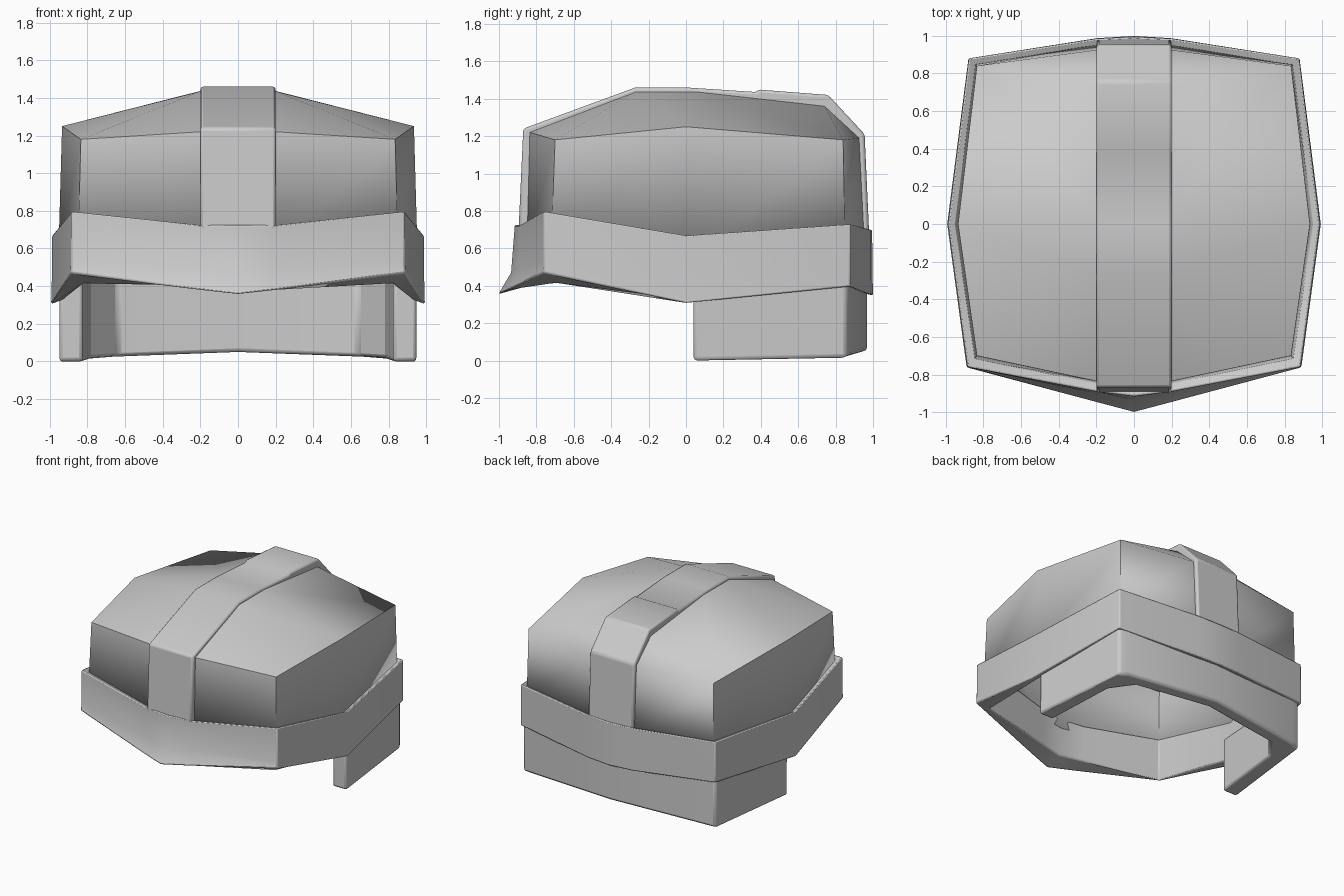
import bpy, bmesh, math

if "Cube" in bpy.data.objects:
    bpy.data.objects.remove(bpy.data.objects["Cube"])


def finish(name, verts, faces, bevel=0.015, thickness=0.0, smooth=32):
    me = bpy.data.meshes.new(name)
    me.from_pydata(verts, [], faces)
    bm = bmesh.new()
    bm.from_mesh(me)
    bmesh.ops.recalc_face_normals(bm, faces=bm.faces)
    bm.to_mesh(me)
    bm.free()
    ob = bpy.data.objects.new(name, me)
    bpy.context.collection.objects.link(ob)
    if thickness:
        so = ob.modifiers.new("thickness", 'SOLIDIFY')
        so.thickness = thickness
        so.offset = -1
    if bevel:
        bv = ob.modifiers.new("soft_edges", 'BEVEL')
        bv.width = bevel
        bv.segments = 2
        bv.limit_method = 'ANGLE'
        bv.angle_limit = math.radians(40)
    bpy.ops.object.select_all(action='DESELECT')
    ob.select_set(True)
    bpy.context.view_layer.objects.active = ob
    bpy.ops.object.shade_smooth_by_angle(angle=math.radians(smooth))
    return ob


def flip(section):
    return [(-x, y, z) for x, y, z in section]


def loft(name, sections, closed=False, bevel=0.015):
    n, m = len(sections[0]), len(sections)
    verts = [p for s in sections for p in s]
    faces = []
    for i in range(m if closed else m - 1):
        j = (i + 1) % m
        for k in range(n):
            l = (k + 1) % n
            faces.append((i * n + k, i * n + l, j * n + l, j * n + k))
    if not closed:
        faces += [tuple(range(n)), tuple(range((m - 1) * n, m * n))]
    return finish(name, verts, faces, bevel)


# Faceted shell: wall ring, shoulder ring and the line beside the crest
half = [(.2, -.85, .62), (.85, -.72, .62), (.955, 0, .55), (.845, .85, .62), (.2, .955, .60),
        (.2, -.835, 1.22), (.835, -.70, 1.18), (.935, 0, 1.25), (.835, .84, 1.18), (.2, .925, 1.19),
        (.2, -.27, 1.435), (.2, .05, 1.437), (.2, .74, 1.36)]
fh = [(i, i + 1, i + 6, i + 5) for i in range(4)]
fh += [(5, 6, 10), (6, 7, 10), (7, 11, 10), (7, 8, 11), (8, 12, 11), (8, 9, 12)]
n = len(half)
faces = fh + [tuple(i + n for i in reversed(f)) for f in fh]
centre = [0, 5, 10, 11, 12, 9, 4]
faces += [(a, b, b + n, a + n) for a, b in zip(centre, centre[1:])]
finish("helmet_shell", half + flip(half), faces, bevel=0, thickness=0.025, smooth=55)

# Raised centre crest running front to back, with a small step near the rear
outer = [(-.895, .70), (-.87, 1.24), (-.27, 1.46), (0, 1.46), (.37, 1.436), (.395, 1.448),
         (.76, 1.42), (.955, 1.21), (.98, .66)]
inner = [(.935, .66), (.91, 1.17), (.73, 1.34), (0, 1.41), (-.27, 1.41), (-.82, 1.20), (-.835, .70)]
crest = [(.2, y, z) for y, z in outer + inner]
loft("centre_crest", [flip(crest), crest])

# Rim band with the front visor lip: outer top, wall foot, lip, inner foot, inner top
rim = [
    [(0, -.915, .728), (0, -.935, .47), (0, -1.003, .355), (0, -.86, .40), (0, -.83, .69)],
    [(.2, -.89, .728), (.2, -.90, .485), (.2, -.95, .378), (.2, -.82, .405), (.2, -.80, .69)],
    [(.885, -.76, .80), (.887, -.76, .52), (.89, -.762, .47), (.82, -.69, .41), (.82, -.69, .76)],
    [(.988, 0, .672), (.99, 0, .40), (.993, 0, .305), (.925, 0, .33), (.925, 0, .64)],
    [(.878, .88, .732), (.879, .88, .45), (.88, .88, .395), (.815, .82, .40), (.815, .82, .70)],
    [(.2, .985, .705), (.2, .987, .43), (.2, .987, .352), (.2, .91, .37), (.2, .91, .67)],
    [(0, .995, .70), (0, .998, .43), (0, 1.0, .347), (0, .92, .37), (0, .92, .67)],
]
loft("rim_band", rim + [flip(s) for s in reversed(rim[1:-1])], closed=True, bevel=0.01)

# Neck guard wrapping the back and both sides
guard_path = [((.95, .04), (.825, .04), 0), ((.868, .86), (.78, .62), .015),
              ((.80, .88), (.64, .79), .025), ((0, .968), (0, .86), .05)]
guard = [[(o[0], o[1], .44), (o[0], o[1], z), (i[0], i[1], z), (i[0], i[1], .44)]
         for o, i, z in guard_path]
loft("neck_guard", guard + [flip(s) for s in reversed(guard[:-1])], bevel=0.02)
